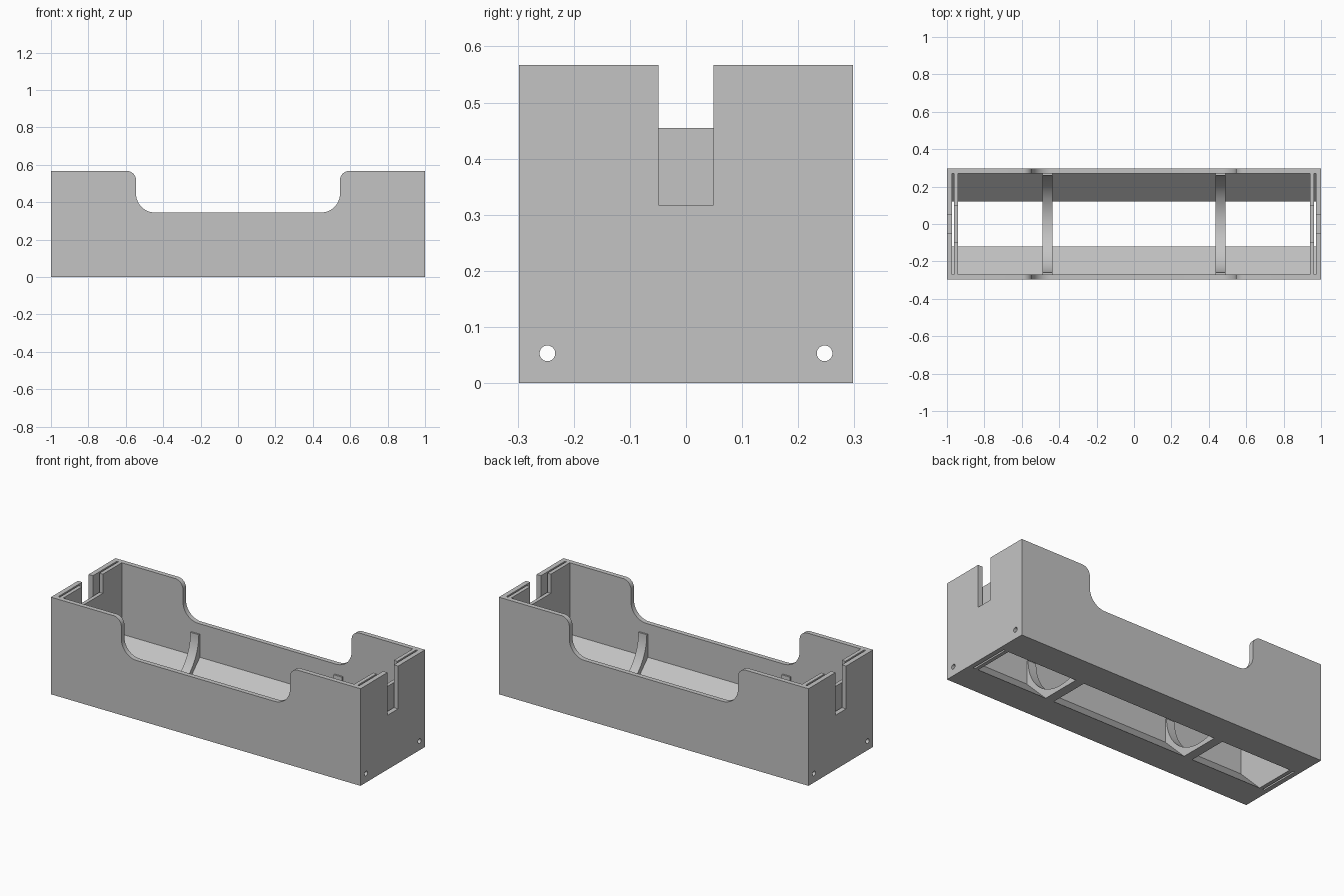
import bpy, bmesh
from math import sin, cos, pi, radians
from mathutils import Vector

cube = bpy.data.objects.get("Cube")
if cube:
    bpy.data.objects.remove(cube, do_unlink=True)

GREY = (0.55, 0.55, 0.55, 1.0)
mat = bpy.data.materials.new("light grey plastic")
mat.use_nodes = True
mat.diffuse_color = GREY
mat.node_tree.nodes["Principled BSDF"].inputs["Base Color"].default_value = GREY

W, H = 0.298, 0.567      # half depth, height
IN_Y, IN_X = 0.27, 0.94  # half size of the compartment
GAP = 0.12               # half width of the floor opening
SLOPE = 0.15             # height of the sloped floor at the walls
TOP = H + 0.1


def arc(cx, cz, r, a0, a1, n=12):
    angles = [radians(a0 + (a1 - a0) * i / n) for i in range(n + 1)]
    return [(cx + r * cos(a), cz + r * sin(a)) for a in angles]


def mirrored(half):
    """Close a right-hand half profile with its mirror image."""
    return half + [(-u, v) for u, v in reversed(half)]


def extrude(name, profile, axis, start, end):
    """Prism from a (u, z) profile, drawn out along x or y."""
    bm = bmesh.new()
    place = (lambda u, z: (start, u, z)) if axis == "x" else (lambda u, z: (u, start, z))
    face = bm.faces.new([bm.verts.new(place(u, z)) for u, z in profile])
    out = bmesh.ops.extrude_face_region(bm, geom=[face])
    move = Vector((end - start, 0, 0)) if axis == "x" else Vector((0, end - start, 0))
    verts = [g for g in out["geom"] if isinstance(g, bmesh.types.BMVert)]
    bmesh.ops.translate(bm, verts=verts, vec=move)
    bmesh.ops.recalc_face_normals(bm, faces=bm.faces)
    mesh = bpy.data.meshes.new(name)
    bm.to_mesh(mesh)
    bm.free()
    mesh.materials.append(mat)
    ob = bpy.data.objects.new(name, mesh)
    bpy.context.collection.objects.link(ob)
    return ob


def cut(target, cutter):
    mod = target.modifiers.new("cut", "BOOLEAN")
    mod.operation, mod.solver, mod.object = "DIFFERENCE", "EXACT", cutter
    bpy.context.view_layer.update()
    result = target.evaluated_get(bpy.context.evaluated_depsgraph_get())
    mesh = bpy.data.meshes.new_from_object(result)
    target.modifiers.clear()
    target.data = mesh
    bpy.data.objects.remove(cutter, do_unlink=True)


def smooth(ob):
    bpy.ops.object.select_all(action="DESELECT")
    ob.select_set(True)
    bpy.context.view_layer.objects.active = ob
    bpy.ops.object.shade_smooth_by_angle(angle=radians(30))


# Case outline with the dipped, rounded long sides
dip = arc(0.445, 0.445, 0.1, -90, 0) + arc(0.595, H - 0.05, 0.05, 180, 90)
case = extrude("case", mirrored(dip + [(1, H), (1, 0)]), "y", -W, W)

# Compartment with sloped floor and open bottom, plus end plate slots
hollow = mirrored([(GAP, -0.1), (GAP, 0), (IN_Y, SLOPE), (IN_Y, TOP)])
cut(case, extrude("hollow", hollow, "x", -IN_X, IN_X))


def block(half, low):
    return mirrored([(half, low), (half, TOP)])


for s in (-1, 1):
    cut(case, extrude("slot", hollow, "x", s * 0.962, s * 0.972))
    # Narrow notch in the outer end wall, wide shallow one in the inner wall
    cut(case, extrude("outer_notch", block(0.049, 0.317), "x", s * 0.967, s * 1.1))
    cut(case, extrude("inner_notch", block(0.095, 0.455), "x", s * 0.9, s * 0.967))
    # Lengthwise rod hole
    hole = arc(s * 0.247, 0.053, 0.014, 0, 345, 23)
    cut(case, extrude("rod_hole", hole, "x", -1.1, 1.1))
smooth(case)

# Curved cradle ribs
rib_top = 0.285
rib = [(GAP, 0), (IN_Y, SLOPE), (IN_Y, rib_top)]
cradle = arc(0, rib_top, 0.26, 0, -180, 40)
profile = rib + cradle + [(-u, z) for u, z in reversed(rib)]
for side, s in (("left", 1), ("right", -1)):
    ob = extrude(side + "_cradle_rib", profile, "x", s * 0.4625 - 0.027, s * 0.4625 + 0.027)
    smooth(ob)
